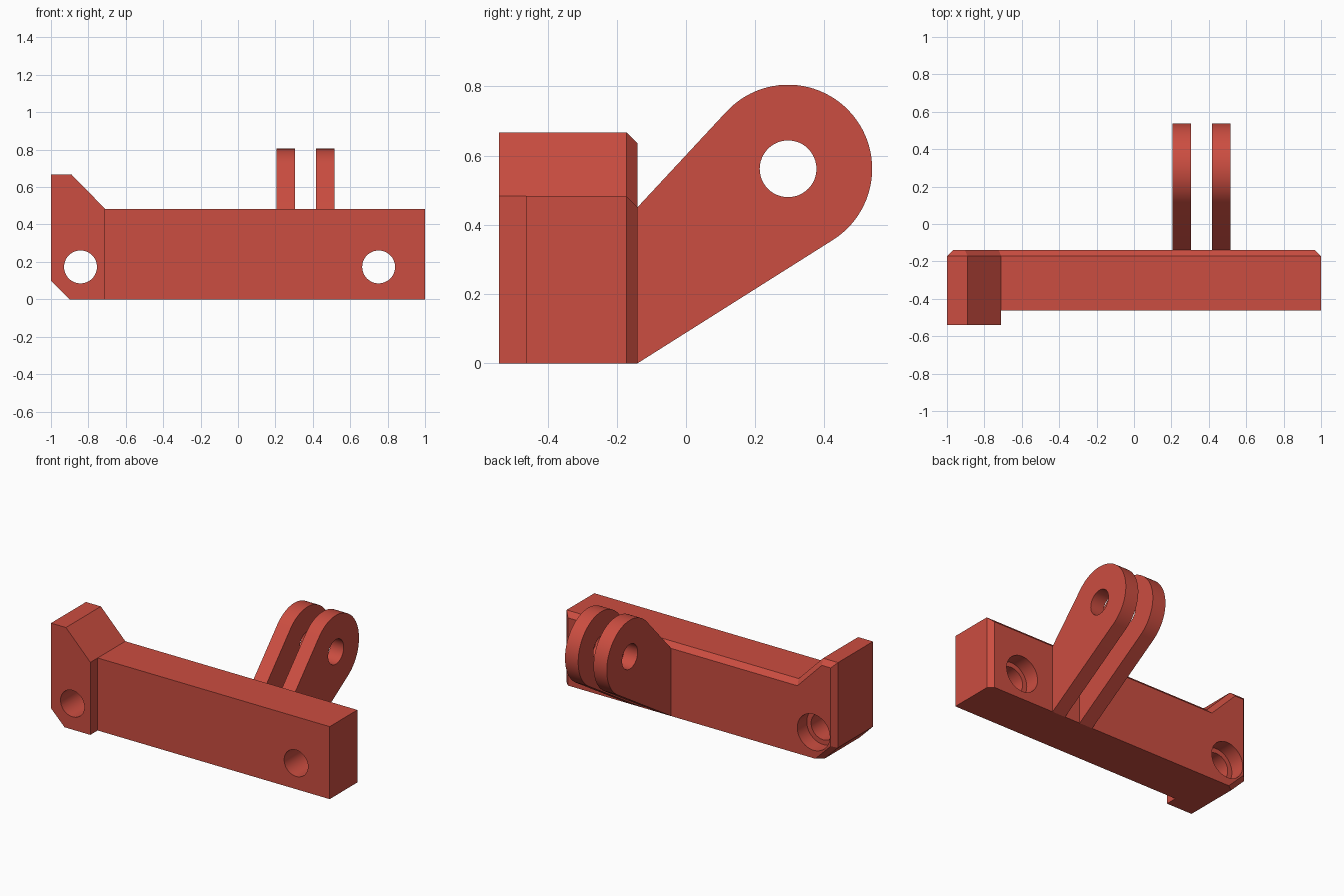
import bpy, bmesh, math
from mathutils import Vector

if "Cube" in bpy.data.objects:
    bpy.data.objects.remove(bpy.data.objects["Cube"])

red = bpy.data.materials.new("red plastic")
red.diffuse_color = (0.60, 0.075, 0.052, 1)
red.use_nodes = True
red.node_tree.nodes["Principled BSDF"].inputs["Base Color"].default_value = red.diffuse_color


def loft(name, rings):
    """Solid through matching rings of 3D points, capped at both ends."""
    bm = bmesh.new()
    loops = [[bm.verts.new(p) for p in ring] for ring in rings]
    n = len(loops[0])
    for a, b in zip(loops, loops[1:]):
        for i in range(n):
            j = (i + 1) % n
            bm.faces.new((a[i], a[j], b[j], b[i]))
    bm.faces.new(loops[0])
    bm.faces.new(loops[-1][::-1])
    bmesh.ops.recalc_face_normals(bm, faces=bm.faces)
    me = bpy.data.meshes.new(name)
    bm.to_mesh(me)
    bm.free()
    me.materials.append(red)
    ob = bpy.data.objects.new(name, me)
    bpy.context.collection.objects.link(ob)
    return ob


def at_y(profile, y):
    return [(x, y, z) for x, z in profile]


def at_x(profile, x):
    return [(x, y, z) for y, z in profile]


def circle(cx, cy, r, n=48):
    return [(cx + r * math.cos(2 * math.pi * i / n),
             cy + r * math.sin(2 * math.pi * i / n)) for i in range(n)]


def combine(target, other, operation):
    mod = target.modifiers.new(operation, 'BOOLEAN')
    mod.operation, mod.object, mod.solver = operation, other, 'EXACT'
    bpy.context.view_layer.objects.active = target
    bpy.ops.object.modifier_apply(modifier=mod.name)
    bpy.data.objects.remove(other, do_unlink=True)


def inset(profile, dists):
    """Move each edge of a counter-clockwise profile inward by its distance."""
    lines = []
    for i, d in enumerate(dists):
        p = Vector(profile[i])
        t = (Vector(profile[(i + 1) % len(profile)]) - p).normalized()
        lines.append((p + Vector((-t.y, t.x)) * d, t))
    out = []
    for i, (q, u) in enumerate(lines):
        p, t = lines[i - 1]
        s = (q - p).cross(u) / t.cross(u)
        out.append(tuple(p + t * s))
    return out


FRONT, BAR_FRONT, CHAMFER, BACK = -0.54, -0.463, -0.172, -0.14

# Bar with raised end, back edge chamfered everywhere except the bottom
outline = [(-0.9, 0), (1, 0), (1, 0.483), (-0.71, 0.483),
           (-0.89, 0.667), (-1, 0.667), (-1, 0.1)]
bar = loft("mounting_bar", [
    at_y(outline, BAR_FRONT), at_y(outline, CHAMFER),
    at_y(inset(outline, [0] + [0.032] * 6), BACK)])

# Thicker pad at the raised end
pad_outline = [(-0.9, 0), (-0.71, 0), (-0.71, 0.483),
               (-0.89, 0.667), (-1, 0.667), (-1, 0.1)]
pad = loft("end_pad", [at_y(pad_outline, FRONT), at_y(pad_outline, BAR_FRONT + 0.1)])
combine(bar, pad, 'UNION')

# Screw holes, counterbored from the back
for x in (-0.842, 0.752):
    for r, y in ((0.088, -0.7), (0.12, BACK - 0.1)):
        hole = circle(x, 0.173, r)
        combine(bar, loft("hole_cutter", [at_y(hole, y), at_y(hole, 0)]), 'DIFFERENCE')

# Hinge lugs: round eye tangent to two straight sides
cy, cz, r = 0.295, 0.562, 0.243


def tangent_angle(y, z, side):
    dy, dz = y - cy, z - cz
    return math.atan2(dz, dy) + side * math.acos(r / math.hypot(dy, dz))


low, high = (BACK, 0.0), (BACK, 0.451)
a0 = tangent_angle(*low, 1)
a1 = tangent_angle(*high, -1)
while a1 < a0:
    a1 += 2 * math.pi
steps = 48
lug_outline = [low] + [(cy + r * math.cos(a0 + (a1 - a0) * i / steps),
                        cz + r * math.sin(a0 + (a1 - a0) * i / steps))
                       for i in range(steps + 1)] + [high]
eye = circle(cy, cz, 0.082)
lugs = []
for name, x0, x1 in (("left_lug", 0.207, 0.305), ("right_lug", 0.418, 0.515)):
    lug = loft(name, [at_x(lug_outline, x0), at_x(lug_outline, x1)])
    combine(lug, loft("eye_cutter", [at_x(eye, x0 - 0.1), at_x(eye, x1 + 0.1)]), 'DIFFERENCE')
    lugs.append(lug)

# Smooth the round surfaces, keep edges sharp
bpy.ops.object.select_all(action='DESELECT')
for ob in [bar] + lugs:
    ob.select_set(True)
bpy.context.view_layer.objects.active = bar
bpy.ops.object.shade_smooth_by_angle(angle=math.radians(20))
